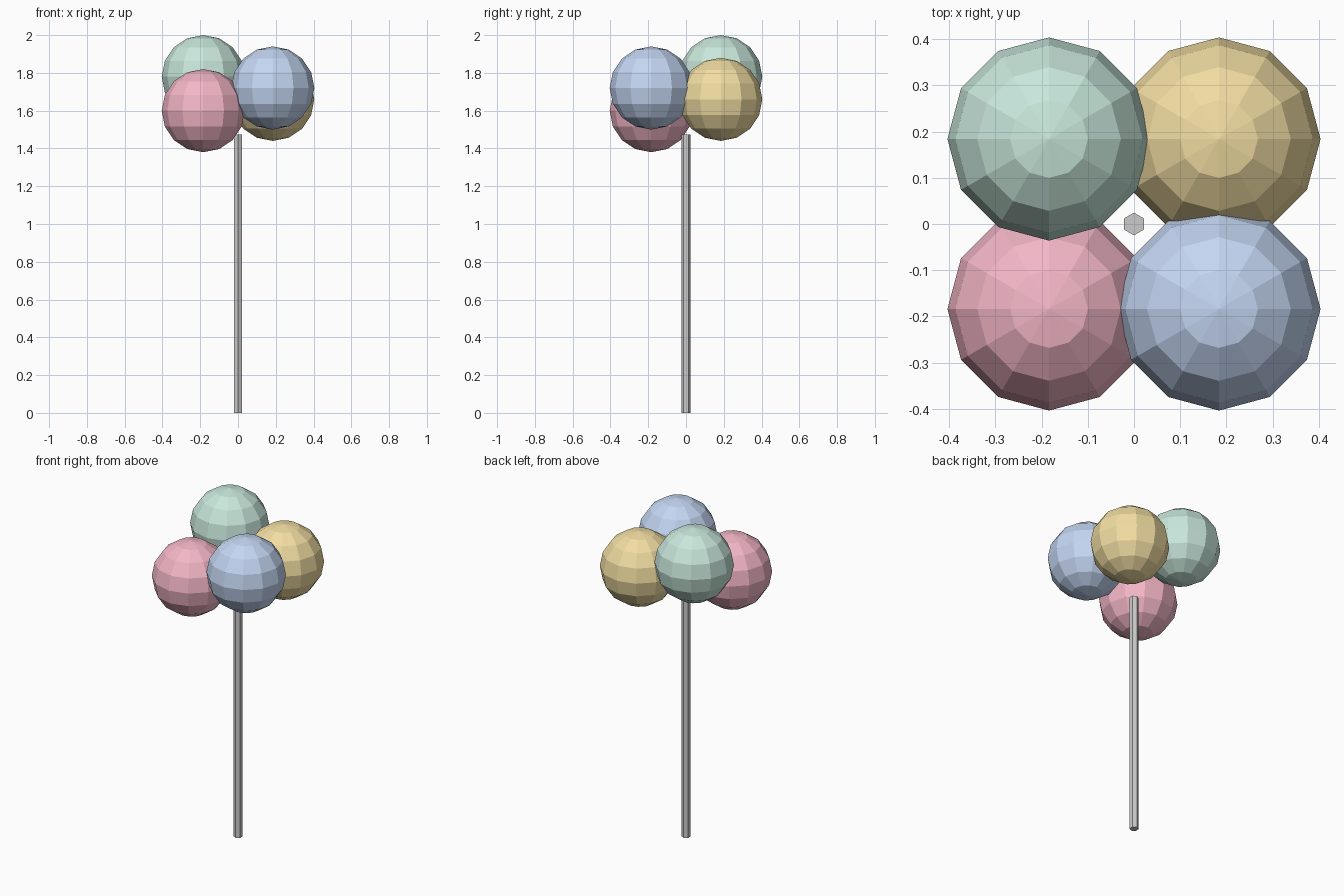
import bpy

if "Cube" in bpy.data.objects:
    bpy.data.objects.remove(bpy.data.objects["Cube"])

RADIUS = 0.22     # ball radius
OFFSET = 0.184    # ball centre distance from the pole axis
POLE_TOP = 1.473


def material(name, rgb):
    mat = bpy.data.materials.new(name)
    mat.diffuse_color = (*rgb, 1.0)
    mat.use_nodes = True
    mat.node_tree.nodes["Principled BSDF"].inputs["Base Color"].default_value = mat.diffuse_color
    return mat


def ball(name, sx, sy, z, rgb):
    bpy.ops.mesh.primitive_uv_sphere_add(
        segments=12, ring_count=8, radius=RADIUS,
        location=(sx * OFFSET, sy * OFFSET, z))
    obj = bpy.context.object
    obj.name = name
    obj.data.materials.append(material(name + "_colour", rgb))


# Six-sided pole
bpy.ops.mesh.primitive_cylinder_add(
    vertices=6, radius=0.0245, depth=POLE_TOP, location=(0, 0, POLE_TOP / 2))
bpy.context.object.name = "pole"

# Four pastel balls, each at its own height
for spec in (
    ("pink_ball", -1, -1, 1.60, (0.90, 0.47, 0.57)),
    ("gold_ball", 1, 1, 1.66, (0.88, 0.72, 0.36)),
    ("blue_ball", 1, -1, 1.72, (0.55, 0.67, 0.89)),
    ("mint_ball", -1, 1, 1.78, (0.58, 0.80, 0.71)),
):
    ball(*spec)
